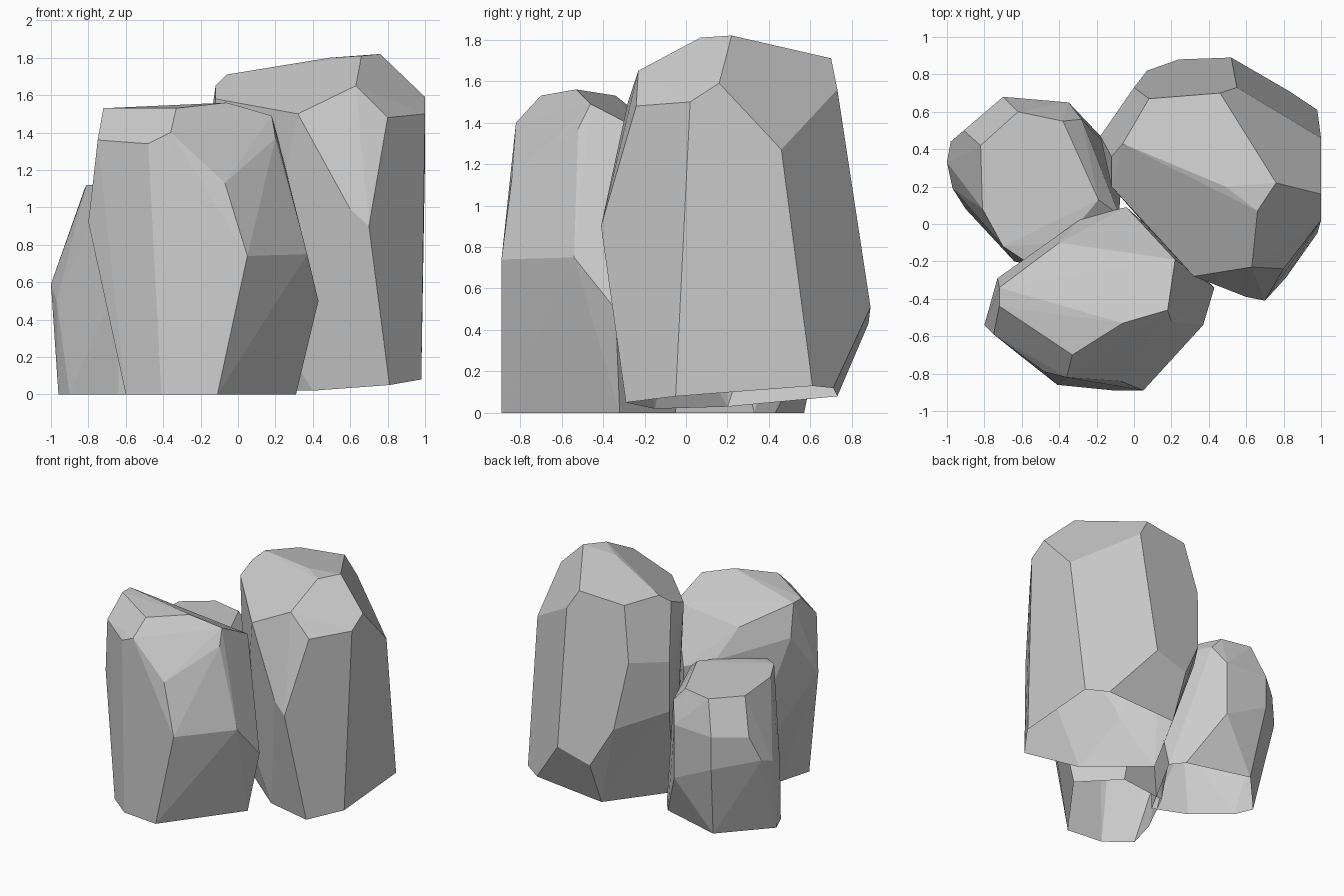
import bpy
import bmesh
import math

# Remove the default cube only
default_cube = bpy.data.objects.get("Cube")
if default_cube:
    bpy.data.objects.remove(default_cube, do_unlink=True)


def make_material(name, color):
    material = bpy.data.materials.new(name)
    material.use_nodes = True
    material.diffuse_color = color
    for node in material.node_tree.nodes:
        if node.type == 'BSDF_PRINCIPLED':
            node.inputs["Base Color"].default_value = color
            node.inputs["Roughness"].default_value = 0.9
    return material


stone_grey = make_material("stone grey", (0.6, 0.6, 0.6, 1))


def make_boulder(name, crown, shoulder, waist, foot):
    """Wrap the corner rings of a boulder in a faceted shell, open below."""
    bm = bmesh.new()
    for ring in (crown, shoulder, waist, foot):
        for corner in ring:
            bm.verts.new(corner)
    bmesh.ops.convex_hull(bm, input=list(bm.verts), use_existing_faces=False)
    bmesh.ops.recalc_face_normals(bm, faces=list(bm.faces))
    bm.normal_update()

    # The underside is left open
    underside = [f for f in bm.faces if f.normal.z < -0.85]
    bmesh.ops.delete(bm, geom=underside, context='FACES')

    # Corners that ended up inside the shell are dropped
    buried = [v for v in bm.verts if not v.link_faces]
    bmesh.ops.delete(bm, geom=buried, context='VERTS')

    # Merge nearly coplanar triangles into broad chiselled facets
    bmesh.ops.dissolve_limit(bm, angle_limit=math.radians(4),
                             verts=list(bm.verts), edges=list(bm.edges))
    for face in bm.faces:
        face.smooth = False

    mesh = bpy.data.meshes.new(name)
    bm.to_mesh(mesh)
    bm.free()
    mesh.materials.append(stone_grey)
    boulder = bpy.data.objects.new(name, mesh)
    bpy.context.scene.collection.objects.link(boulder)
    return boulder


# Tallest boulder, rear left of the group
make_boulder(
    "tall_boulder",
    crown=[(-.06, .43, 1.71), (.08, .67, 1.68), (.46, .7, 1.71),
           (.76, .22, 1.82), (.66, .07, 1.81), (.49, .2, 1.8)],
    shoulder=[(.63, -.23, 1.65), (.8, -.24, 1.48), (1, .02, 1.5),
              (1, .16, 1.59), (1, .46, 1.27), (.55, .73, 1.56),
              (0, .73, 1.26), (-.18, .47, 1.22), (-.12, .36, 1.65),
              (-.12, .2, 1.58), (.32, -.28, 1.5)],
    waist=[(.6, -.39, .99), (.7, -.41, .9), (.52, .89, .51),
           (.24, .88, .43), (.07, .82, .74), (-.18, .47, .82),
           (-.1, .2, .9), (.1, -.05, .5)],
    foot=[(.81, -.29, .05), (.98, -.05, .08), (.98, .61, .13),
          (.83, .71, .12), (.24, .73, .08), (-.03, .2, .03),
          (.4, -.15, .02)],
)

# Broad boulder with the sloping top, at the front
make_boulder(
    "front_boulder",
    crown=[(-.72, -.44, 1.53), (-.72, -.34, 1.53), (-.33, -.7, 1.53),
           (-.06, -.53, 1.56), (.18, -.46, 1.49), (.22, -.19, 1.35),
           (-.4, -.1, 1.34)],
    shoulder=[(-.75, -.59, 1.36), (-.48, -.79, 1.34), (-.36, -.82, 1.4),
              (-.07, -.84, 1.13), (.2, -.52, 1.37), (-.73, -.29, 1.27),
              (-.28, .03, 1.09), (-.04, .09, 1)],
    waist=[(-.8, -.54, .92), (.05, -.89, .74), (.37, -.54, .75),
           (.43, -.34, .5)],
    foot=[(-.6, -.71, 0), (-.41, -.86, 0), (-.11, -.89, 0),
          (.31, -.32, 0), (.05, -.05, 0), (-.35, -.1, 0),
          (-.53, -.46, 0)],
)

# Lowest boulder with the level top, rear right of the group
make_boulder(
    "short_boulder",
    crown=[(-.82, .42, 1.1), (-.62, .6, 1.09), (-.38, .55, 1.09),
           (-.19, .13, 1.1), (-.38, -.1, 1.1), (-.58, -.2, 1.1),
           (-.81, .08, 1.12), (-.7, -.12, 1.12)],
    shoulder=[(-.35, .65, .83), (-.28, .56, .98), (-.08, .05, 1),
              (-.91, .5, .82), (-.7, .68, .83)],
    waist=[(-1, .33, .59), (-.98, .44, .63), (-.7, .68, .57),
           (-.35, .65, .4), (-.97, .19, .5), (-.64, -.2, .6)],
    foot=[(-.96, .22, 0), (-.64, .57, 0), (-.14, .43, 0),
          (-.06, .33, 0), (-.38, -.25, 0), (-.64, -.14, 0),
          (-.9, .08, 0)],
)
